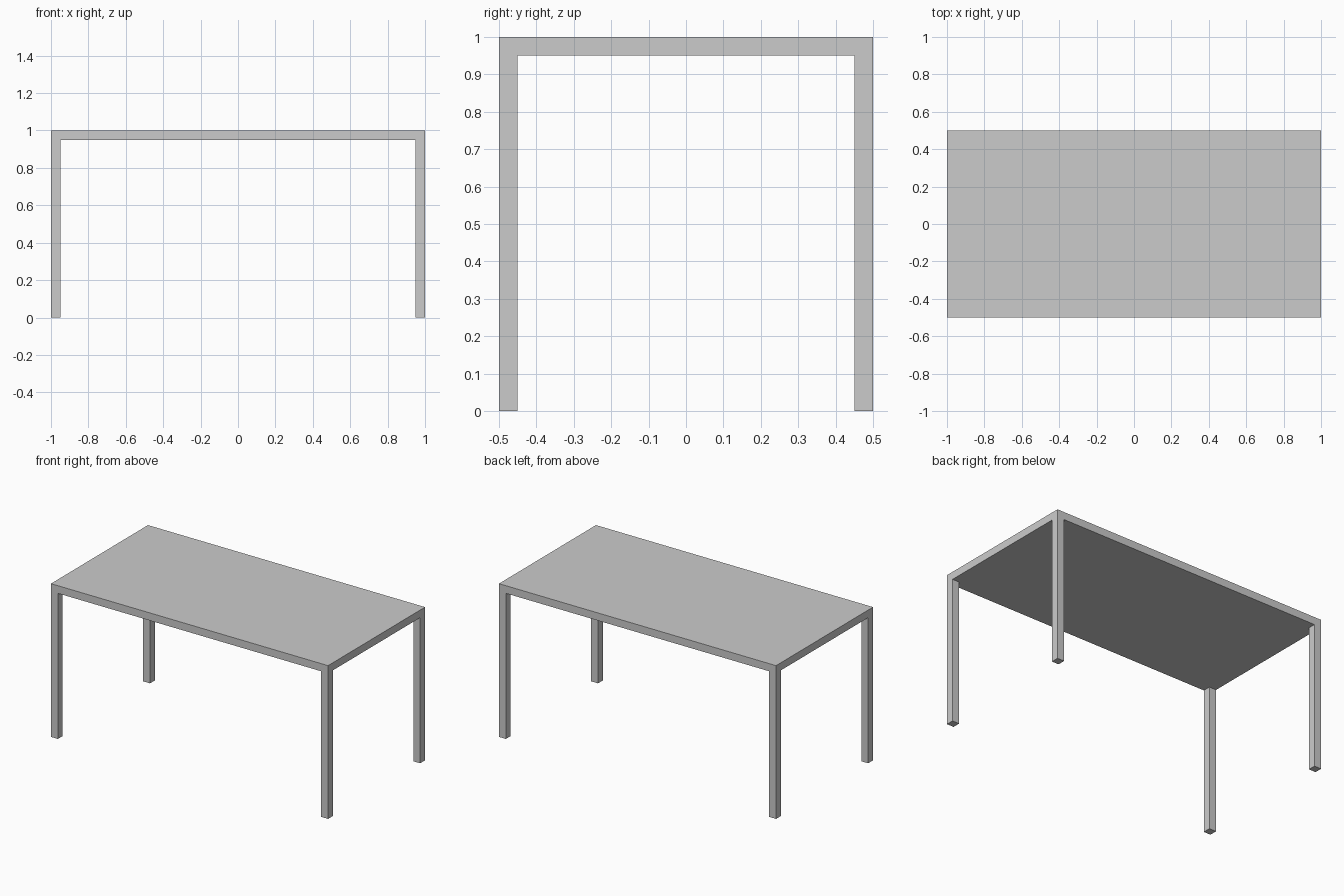
import bpy

if "Cube" in bpy.data.objects:
    bpy.data.objects.remove(bpy.data.objects["Cube"])

LENGTH, DEPTH, HEIGHT = 2.0, 1.0, 1.0
THICK = 0.05  # tabletop thickness and leg width


def box(name, size, centre):
    bpy.ops.mesh.primitive_cube_add(size=1, location=centre)
    obj = bpy.context.object
    obj.name = name
    obj.scale = size
    bpy.ops.object.transform_apply(location=False, rotation=False, scale=True)
    return obj


# Tabletop slab
box("tabletop", (LENGTH, DEPTH, THICK), (0, 0, HEIGHT - THICK / 2))

# Four square legs, flush with the corners
leg_height = HEIGHT - THICK
for side, sx in (("left", -1), ("right", 1)):
    for end, sy in (("front", -1), ("back", 1)):
        box(f"{end}_{side}_leg", (THICK, THICK, leg_height),
            (sx * (LENGTH - THICK) / 2, sy * (DEPTH - THICK) / 2, leg_height / 2))
